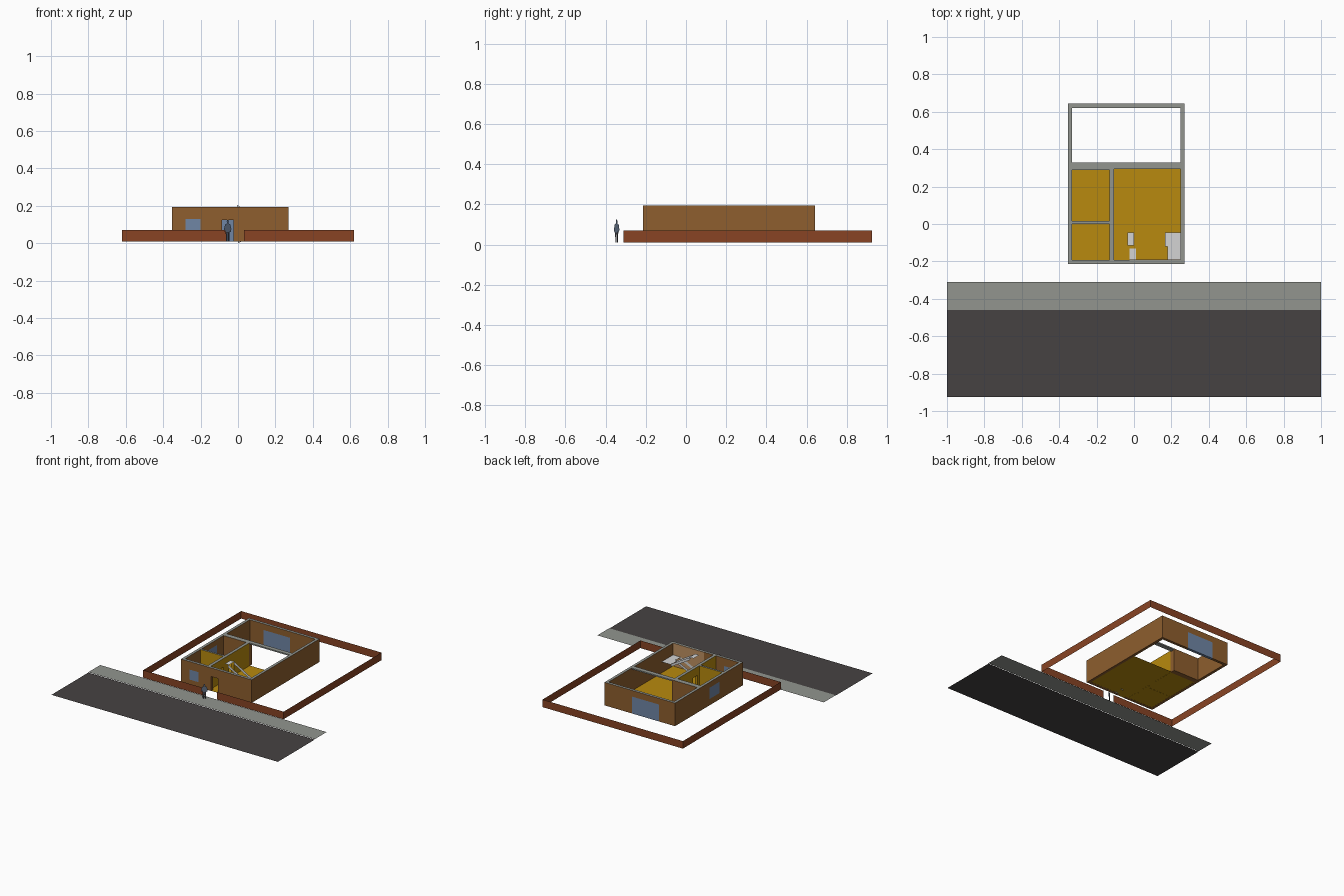
import bpy, bmesh
from mathutils import Vector

if "Cube" in bpy.data.objects:
    bpy.data.objects.remove(bpy.data.objects["Cube"])


def lin(c):
    c /= 255
    return c / 12.92 if c <= 0.04045 else ((c + 0.055) / 1.055) ** 2.4


def mat(name, r, g, b):
    m = bpy.data.materials.new(name)
    m.diffuse_color = (lin(r), lin(g), lin(b), 1)
    m.use_nodes = True
    m.node_tree.nodes["Principled BSDF"].inputs["Base Color"].default_value = m.diffuse_color
    return m


BROWN = mat("wall brown", 142, 94, 46)
GREY = mat("concrete grey", 146, 149, 143)
OCHRE = mat("ochre", 184, 138, 14)
TAN = mat("tan plaster", 190, 145, 98)
BRICK = mat("brick red", 136, 68, 36)
ROAD = mat("asphalt", 70, 66, 66)
GLASS = mat("glass blue", 112, 134, 165)
WHITE = mat("stair white", 212, 212, 212)
SHIRT = mat("shirt blue grey", 96, 110, 130)
DARK = mat("trouser dark", 62, 62, 68)


def finish(name, bm, mats):
    me = bpy.data.meshes.new(name)
    bm.to_mesh(me)
    bm.free()
    for m in mats:
        me.materials.append(m)
    ob = bpy.data.objects.new(name, me)
    bpy.context.collection.objects.link(ob)
    return ob


def add_box(bm, x0, x1, y0, y1, z0, z1):
    r = bmesh.ops.create_cube(bm, size=1)
    for v in r["verts"]:
        v.co = Vector((x1 if v.co.x > 0 else x0, y1 if v.co.y > 0 else y0, z1 if v.co.z > 0 else z0))


def boxes(name, items, side, top=None):
    """Boxes with an own colour on the upward faces."""
    bm = bmesh.new()
    for it in items:
        add_box(bm, *it)
    bm.normal_update()
    if top:
        for f in bm.faces:
            f.material_index = 1 if f.normal.z > 0.5 else 0
    return finish(name, bm, [side] + ([top] if top else []))


def sheet(name, quads, m):
    """Thin faces without thickness."""
    bm = bmesh.new()
    for q in quads:
        bm.faces.new([bm.verts.new(p) for p in q])
    return finish(name, bm, [m])


def flat(x0, x1, y0, y1, z):
    return [(x0, y0, z), (x1, y0, z), (x1, y1, z), (x0, y1, z)]


Z0, Z1 = 0.01, 0.194


def wall(name, axis, a0, a1, b0, b1, holes=(), side=BROWN):
    """Wall along an axis; holes are (start, end, bottom, top)."""
    parts, a = [], a0
    for s, e, lo, hi in holes:
        parts += [(a, s, Z0, Z1), (s, e, hi, Z1)]
        if lo > Z0:
            parts.append((s, e, Z0, lo))
        a = e
    parts.append((a, a1, Z0, Z1))
    items = [(s, e, b0, b1, lo, hi) if axis == "x" else (b0, b1, s, e, lo, hi) for s, e, lo, hi in parts]
    return boxes(name, items, side, GREY)


# outer walls
T = 0.022
L, R, F, B = -0.353, 0.27, -0.215, 0.643
wall("front_wall", "x", L, R, F, F + T, [(-0.28, -0.2, 0.05, 0.13), (-0.086, -0.025, Z0, 0.125)])
wall("back_wall", "x", L, R, B - T, B, [(-0.21, 0.025, Z0, 0.145)])
wall("left_wall", "y", F + T, B - T, L, L + T, [(0.08, 0.21, 0.06, 0.15)])
wall("right_wall", "y", F + T, B - T, R - T, R)

# windows
boxes("front_window", [(-0.28, -0.2, F, F + T, 0.05, 0.13)], GLASS)
boxes("back_window", [(-0.21, 0.025, B - T, B, Z0, 0.145)], GLASS)
boxes("left_window", [(L, L + T, 0.08, 0.21, 0.06, 0.15)], GLASS)

# inner walls
wall("long_partition", "y", F + T, 0.29, -0.13, -0.106,
     [(-0.09, -0.03, Z0, 0.125), (0.04, 0.1, Z0, 0.125)], OCHRE)
wall("room_partition", "x", L + T, -0.13, 0.0, 0.016, (), OCHRE)
wall("patio_wall", "x", L + T, -0.106, 0.29, 0.33)
boxes("patio_beam", [(-0.106, R - T, 0.295, 0.33, 0.184, Z1)], GREY)
boxes("stair_room_plaster", [(-0.024, R - T, F + T, F + T + 0.002, Z0, Z1 - 0.001)], TAN)

# floor
sheet("floor", [flat(L + T, R - T, F, 0.3, 0.011)], OCHRE)

# stairs: landings and sloping stringers
sheet("stair_landings", [
    flat(-0.025, 0.01, -0.195, -0.13, 0.015),
    flat(0.18, R - T, -0.195, -0.12, 0.1),
    flat(0.165, R - T, -0.12, -0.045, 0.1),
    flat(-0.035, 0.0, -0.115, -0.045, 0.203)], WHITE)


def stringer(y, xa, za, xb, zb, h=0.022):
    return [(xa, y, za - h), (xb, y, zb - h), (xb, y, zb), (xa, y, za)]


sheet("stair_stringers",
      [stringer(y, 0.0, 0.022, 0.18, 0.105) for y in (-0.187, -0.126)]
      + [stringer(y, 0.165, 0.105, -0.005, 0.204) for y in (-0.116, -0.045)], WHITE)

# boundary fence with a gate gap
FX, FF, FB, FZ = 0.62, -0.31, 0.925, 0.07


def panel(x0, y0, x1, y1):
    return [(x0, y0, Z0), (x1, y1, Z0), (x1, y1, FZ), (x0, y0, FZ)]


sheet("fence", [panel(-FX, FF, -0.065, FF), panel(0.032, FF, FX, FF), panel(FX, FF, FX, FB),
                panel(FX, FB, -FX, FB), panel(-FX, FB, -FX, FF)], BRICK)

# street
sheet("pavement", [flat(-1, 1, -0.46, -0.31, 0.009)], GREY)
sheet("road", [flat(-1, 1, -0.925, -0.46, 0.006)], ROAD)

# passer-by: flat cut-out turned towards the front right
AX = Vector((0.82, 0.57, 0))


def cutout(name, polys, m):
    c = Vector((-0.055, -0.345, 0))
    sheet(name, [[c + AX * u + Vector((0, 0, z)) for u, z in p] for p in polys], m)


cutout("person_legs", [[(-0.012, 0.01), (-0.003, 0.01), (0.0, 0.06), (-0.013, 0.06)],
                       [(0.003, 0.01), (0.012, 0.01), (0.013, 0.06), (0.0, 0.06)]], DARK)
cutout("person_body", [[(-0.013, 0.06), (0.013, 0.06), (0.017, 0.1), (0.005, 0.106), (-0.005, 0.106), (-0.017, 0.1)],
                       [(-0.017, 0.1), (-0.024, 0.075), (-0.018, 0.055), (-0.014, 0.075)],
                       [(0.017, 0.1), (0.014, 0.075), (0.018, 0.055), (0.024, 0.075)],
                       [(-0.004, 0.106), (0.004, 0.106), (0.007, 0.114), (0.004, 0.124), (-0.004, 0.124), (-0.007, 0.114)]],
       SHIRT)
